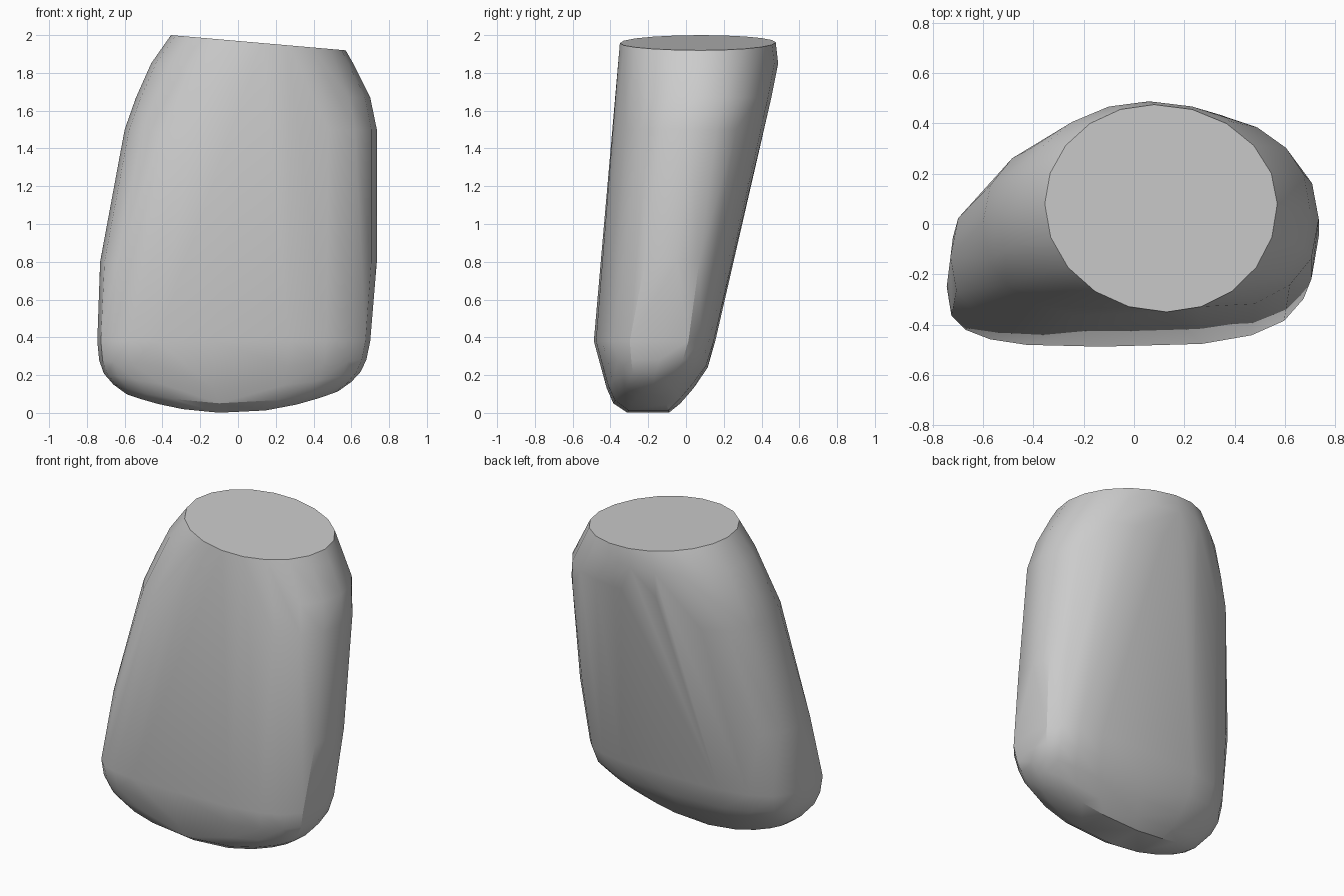
import bpy
import bmesh
from math import cos, sin, pi, radians

default_cube = bpy.data.objects.get("Cube")
if default_cube:
    bpy.data.objects.remove(default_cube, do_unlink=True)

STEPS = 5  # points in each quarter of a section


def make_material(name, value):
    material = bpy.data.materials.new(name)
    material.use_nodes = True
    colour = (value, value, value, 1)
    material.diffuse_color = colour
    material.node_tree.nodes["Principled BSDF"].inputs["Base Color"].default_value = colour
    return material


def quarter(side, end, power):
    """Rounded corner running from a side extreme to a front or back extreme."""
    for step in range(STEPS + 1):
        angle = step / STEPS * pi / 2
        along = max(cos(angle), 0) ** power
        across = max(sin(angle), 0) ** power
        yield (end[0] + (side[0] - end[0]) * along,
               side[1] + (end[1] - side[1]) * across)


def section(bm, height, low_x, high_x, front, back, front_power, back_power, tilt=0, bow=0):
    """Add one closed rounded section, tilted along x or bowed up at its ends."""
    for side in (low_x, high_x):
        for end, power in ((front, front_power), (back, back_power)):
            for x, y in quarter(side, end, power):
                bm.verts.new((x, y, height - tilt * x + bow * (x + .05) ** 2))


bm = bmesh.new()

# Bowed, rounded underside
section(bm, 0, (-.59, -.21), (.53, -.18), (-.1, -.31), (-.1, -.09), .8, .8, bow=.34)
section(bm, .05, (-.66, -.23), (.6, -.17), (-.1, -.385), (-.05, -.03), .7, .7, bow=.27)
section(bm, .13, (-.71, -.25), (.65, -.16), (-.13, -.42), (0, .04), .65, .65, bow=.18)
section(bm, .24, (-.735, -.26), (.68, -.14), (-.13, -.45), (.03, .115), .62, .62, bow=.08)

# Leaning, tapering body
section(bm, .38, (-.745, -.25), (.7, -.12), (-.13, -.488), (.05, .155), .62, .62)
section(bm, .8, (-.73, -.13), (.735, -.05), (-.08, -.44), (.1, .24), .72, .75)
section(bm, 1.5, (-.6, .01), (.735, .02), (0, -.38), (.1, .405), .8, .85)

# Shoulder closing in to the cut top
section(bm, 1.67, (-.54, .04), (.7, .06), (.05, -.365), (.15, .452), .88, .9)
section(bm, 1.85, (-.46, .06), (.61, .07), (.08, -.352), (.06, .488), .95, 1)
section(bm, 1.969, (-.355, .08), (.57, .08), (.13, -.35), (.08, .475), 1, 1, tilt=.087)

# Skin the sections as one convex solid
bmesh.ops.remove_doubles(bm, verts=bm.verts, dist=.001)
hull = bmesh.ops.convex_hull(bm, input=bm.verts)
loose = {item for item in hull["geom_interior"] + hull["geom_unused"]
         if isinstance(item, bmesh.types.BMVert)}
bmesh.ops.delete(bm, geom=list(loose), context="VERTS")
bmesh.ops.dissolve_limit(bm, angle_limit=radians(.5), verts=bm.verts, edges=bm.edges)
bmesh.ops.recalc_face_normals(bm, faces=bm.faces)

mesh = bpy.data.meshes.new("tapered_block")
bm.to_mesh(mesh)
bm.free()
block = bpy.data.objects.new("tapered_block", mesh)
bpy.context.collection.objects.link(block)
mesh.materials.append(make_material("light grey", .6))

bpy.ops.object.select_all(action="DESELECT")
block.select_set(True)
bpy.context.view_layer.objects.active = block
bpy.ops.object.shade_smooth_by_angle(angle=radians(30))
